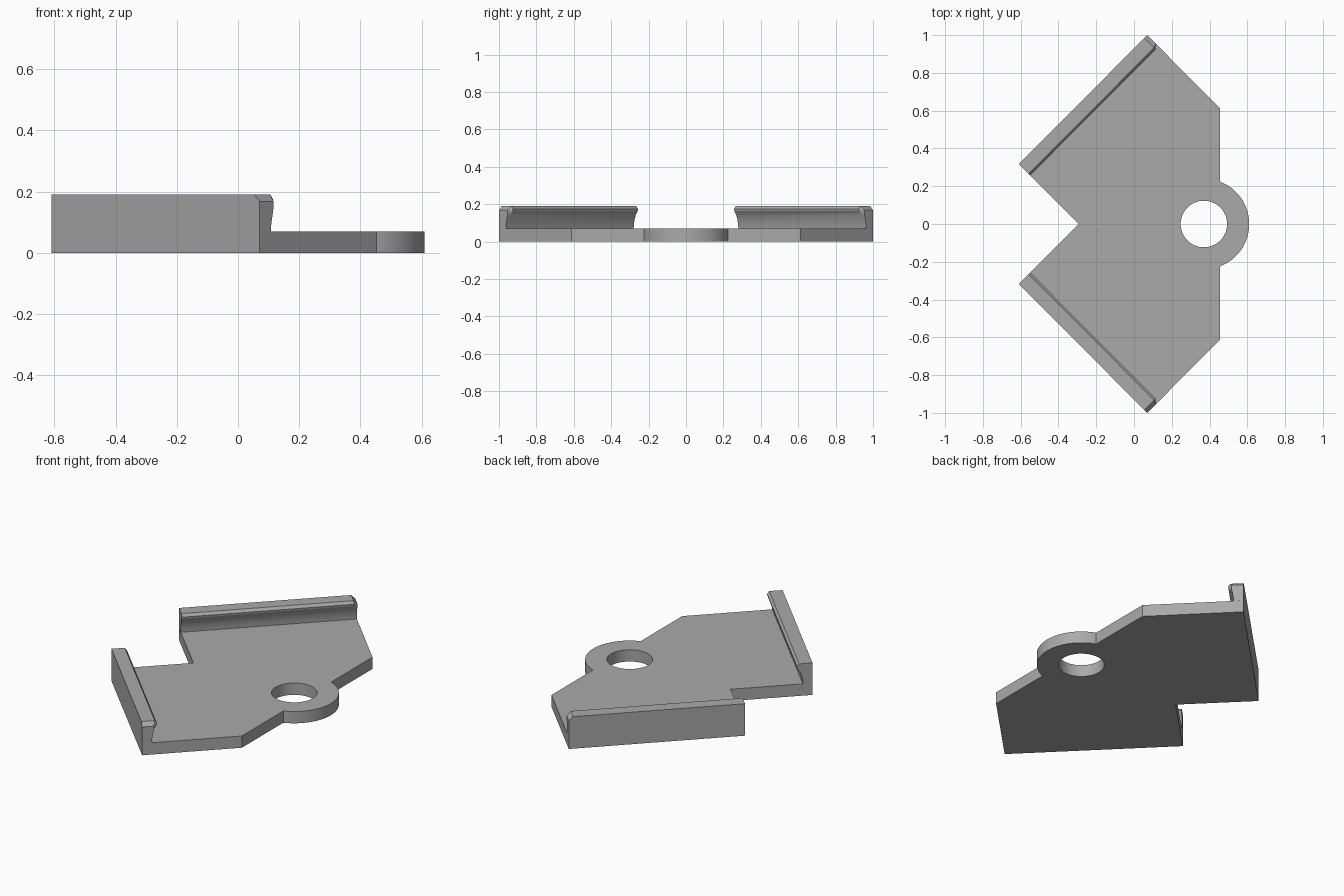
import bpy
import bmesh
from math import atan2, cos, sin, pi
from mathutils import Vector

default = bpy.data.objects.get("Cube")
if default:
    bpy.data.objects.remove(default, do_unlink=True)

PLATE_H, WALL_H = 0.07, 0.19
RING_X, RING_R, HOLE_R = 0.37, 0.24, 0.123

grey = bpy.data.materials.new("plain_grey")
grey.use_nodes = True
colour = (0.4, 0.4, 0.4, 1)
grey.diffuse_color = colour
grey.node_tree.nodes["Principled BSDF"].inputs["Base Color"].default_value = colour


def finish(name, bm):
    bmesh.ops.recalc_face_normals(bm, faces=bm.faces)
    mesh = bpy.data.meshes.new(name)
    bm.to_mesh(mesh)
    bm.free()
    obj = bpy.data.objects.new(name, mesh)
    bpy.context.collection.objects.link(obj)
    mesh.materials.append(grey)
    return obj


def smooth(obj):
    bpy.ops.object.select_all(action="DESELECT")
    obj.select_set(True)
    bpy.context.view_layer.objects.active = obj
    bpy.ops.object.shade_smooth_by_angle(angle=0.4)


def prism(name, outline, z0, z1):
    bm = bmesh.new()
    face = bm.faces.new([bm.verts.new((x, y, z0)) for x, y in outline])
    top = bmesh.ops.extrude_face_region(bm, geom=[face])["geom"]
    moved = [g for g in top if isinstance(g, bmesh.types.BMVert)]
    bmesh.ops.translate(bm, verts=moved, vec=(0, 0, z1 - z0))
    return finish(name, bm)


def arc(radius, a0, a1, steps):
    angles = [a0 + (a1 - a0) * i / steps for i in range(steps + 1)]
    return [(RING_X + radius * cos(a), radius * sin(a)) for a in angles]


# Base plate with the rounded mounting lug
half = [(0.07, 1), (-0.61, 0.317), (-0.293, 0)]
lug_angle = atan2(0.225, 0.085)
outline = [(0.455, -0.613)] + arc(RING_R, -lug_angle, lug_angle, 40) + [(0.455, 0.613)]
outline += half + [(x, -y) for x, y in half[1::-1]]
plate = prism("base_plate", outline, 0, PLATE_H)

# Bolt hole through the lug
cutter = prism("hole_cutter", arc(HOLE_R, 0, 2 * pi, 64)[:-1], -0.1, 0.2)
cut = plate.modifiers.new("bolt_hole", "BOOLEAN")
cut.object, cut.operation, cut.solver = cutter, "DIFFERENCE", "EXACT"
bpy.context.view_layer.objects.active = plate
bpy.ops.object.modifier_apply(modifier=cut.name)
bpy.data.objects.remove(cutter, do_unlink=True)
smooth(plate)

# Hooked wall sections: depth from the outer face, height
full = [(0, PLATE_H), (0.053, PLATE_H), (0.054, 0.09), (0.059, 0.115),
        (0.068, 0.142), (0.083, 0.163), (0.085, 0.174), (0.073, WALL_H), (0, WALL_H)]
blunt = [(min(d, 0.064), min(z, 0.168)) for d, z in full]


def hooked_wall(name, side):
    start, end = Vector((-0.61, 0.317 * side, 0)), Vector((0.07, side, 0))
    along = (end - start).normalized()
    inward = Vector((along.y, -along.x, 0)) * side
    bm = bmesh.new()
    loops = []
    for origin, section in ((start, full), (end - along * 0.022, full), (end, blunt)):
        loops.append([bm.verts.new(origin + inward * d + Vector((0, 0, z)))
                      for d, z in section])
    for a, b in zip(loops, loops[1:]):
        for i in range(len(a)):
            j = (i + 1) % len(a)
            bm.faces.new((a[i], a[j], b[j], b[i]))
    bm.faces.new(loops[0])
    bm.faces.new(loops[-1])
    bmesh.ops.remove_doubles(bm, verts=bm.verts, dist=0.0005)
    smooth(finish(name, bm))


hooked_wall("back_wall", 1)
hooked_wall("front_wall", -1)
